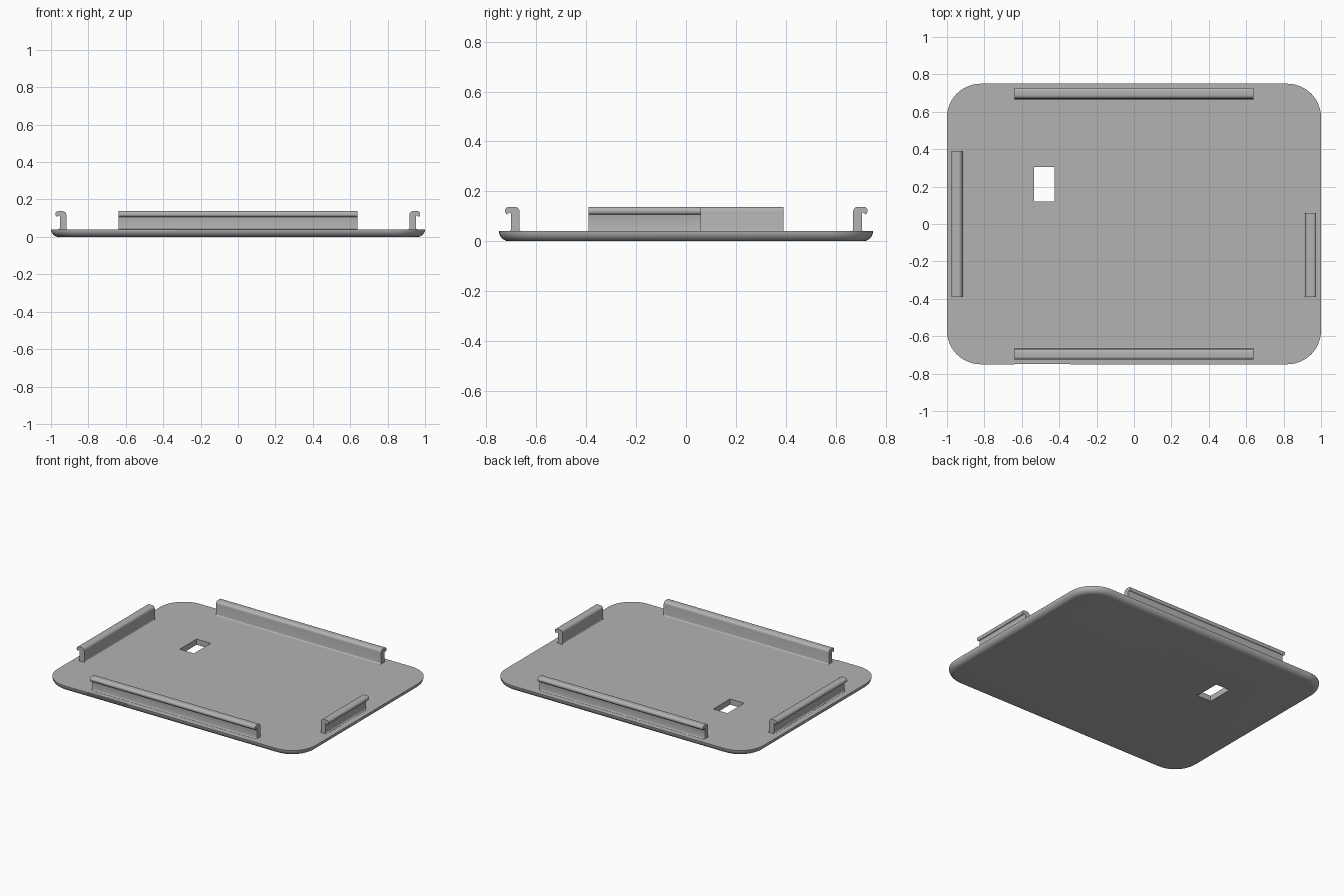
import bpy, bmesh, math
from mathutils import Vector

if "Cube" in bpy.data.objects:
    bpy.data.objects.remove(bpy.data.objects["Cube"])

grey = bpy.data.materials.new("plain grey")
grey.use_nodes = True
grey.diffuse_color = (0.45, 0.45, 0.45, 1)
grey.node_tree.nodes["Principled BSDF"].inputs["Base Color"].default_value = (0.45, 0.45, 0.45, 1)


def finish(name, bm, smooth=True):
    bmesh.ops.recalc_face_normals(bm, faces=bm.faces)
    mesh = bpy.data.meshes.new(name)
    bm.to_mesh(mesh)
    bm.free()
    mesh.materials.append(grey)
    ob = bpy.data.objects.new(name, mesh)
    bpy.context.collection.objects.link(ob)
    if smooth:
        shade(ob)
    return ob


def shade(ob):
    bpy.ops.object.select_all(action='DESELECT')
    ob.select_set(True)
    bpy.context.view_layer.objects.active = ob
    bpy.ops.object.shade_smooth_by_angle(angle=math.radians(35))


def arc(cx, cy, r, start, end, steps=6):
    angles = [math.radians(start + (end - start) * i / steps) for i in range(steps + 1)]
    return [(cx + r * math.cos(a), cy + r * math.sin(a)) for a in angles]


# Plate: rounded rectangle with a rounded lower edge
HX, HY, CORNER, THICK = 1.0, 0.75, 0.18, 0.04


def outline(inset):
    r, cx, cy = CORNER - inset, HX - CORNER, HY - CORNER
    pts = []
    for i, (sx, sy) in enumerate([(1, 1), (-1, 1), (-1, -1), (1, -1)]):
        pts += arc(sx * cx, sy * cy, r, 90 * i, 90 * i + 90, 12)
    return pts


bm = bmesh.new()
rings = []
for step in range(9):
    a = math.radians(90 * step / 8)
    inset, z = THICK * (1 - math.sin(a)), THICK * (1 - math.cos(a))
    rings.append([bm.verts.new((x, y, z)) for x, y in outline(inset)])
for low, high in zip(rings, rings[1:]):
    for i in range(len(low)):
        j = (i + 1) % len(low)
        bm.faces.new((low[i], low[j], high[j], high[i]))
bm.faces.new(rings[0])
bm.faces.new(rings[-1])
plate = finish("base_plate", bm, smooth=False)


# Window through the plate and shallow thumb notch in the front edge
def cut(name, lo, hi):
    bm = bmesh.new()
    bmesh.ops.create_cube(bm, size=1)
    lo, hi = Vector(lo), Vector(hi)
    for v in bm.verts:
        v.co = (lo + hi) / 2 + v.co * (hi - lo)
    cutter = finish(name, bm, smooth=False)
    mod = plate.modifiers.new(name, 'BOOLEAN')
    mod.operation, mod.solver, mod.object = 'DIFFERENCE', 'EXACT', cutter
    bpy.context.view_layer.objects.active = plate
    bpy.ops.object.modifier_apply(modifier=name)
    bpy.data.objects.remove(cutter)


cut("window_cut", (-0.535, 0.12, -0.1), (-0.425, 0.305, 0.1))
cut("notch_cut", (-0.64, -0.8, 0.032), (-0.34, -0.744, 0.1))
shade(plate)


# Hooked clip rails: (outward, height) section swept along each edge
BASE, TOP = THICK - 0.004, 0.138
section = [(-0.007, BASE), (0.042, BASE)]
section += arc(0.042, 0.048, 0.007, 270, 180, 3)
section += arc(0.041, 0.109, 0.006, 180, 90, 3)
section += arc(0.042, 0.1215, 0.0165, -60, 90, 9)
section += arc(0.02, TOP - 0.02, 0.02, 90, 180, 6)
section += arc(-0.008, 0.048, 0.008, 0, -90, 3)


def rail(name, inner, out, start, end):
    """inner: distance of the inner wall from the centre; out: outward direction."""
    out = Vector(out)
    along = Vector((abs(out.y), abs(out.x), 0))
    bm = bmesh.new()
    ends = [[bm.verts.new(out * (inner + o) + along * s + Vector((0, 0, z)))
             for o, z in section] for s in (start, end)]
    n = len(section)
    for i in range(n):
        j = (i + 1) % n
        bm.faces.new((ends[0][i], ends[0][j], ends[1][j], ends[1][i]))
    for loop in ends:
        bm.faces.new(loop)
    return finish(name, bm)


rail("front_clip", 0.667, (0, -1, 0), -0.64, 0.64)
rail("back_clip", 0.67, (0, 1, 0), -0.64, 0.64)
rail("right_clip", 0.918, (-1, 0, 0), -0.39, 0.39)
rail("left_clip", 0.916, (1, 0, 0), -0.39, 0.06)
